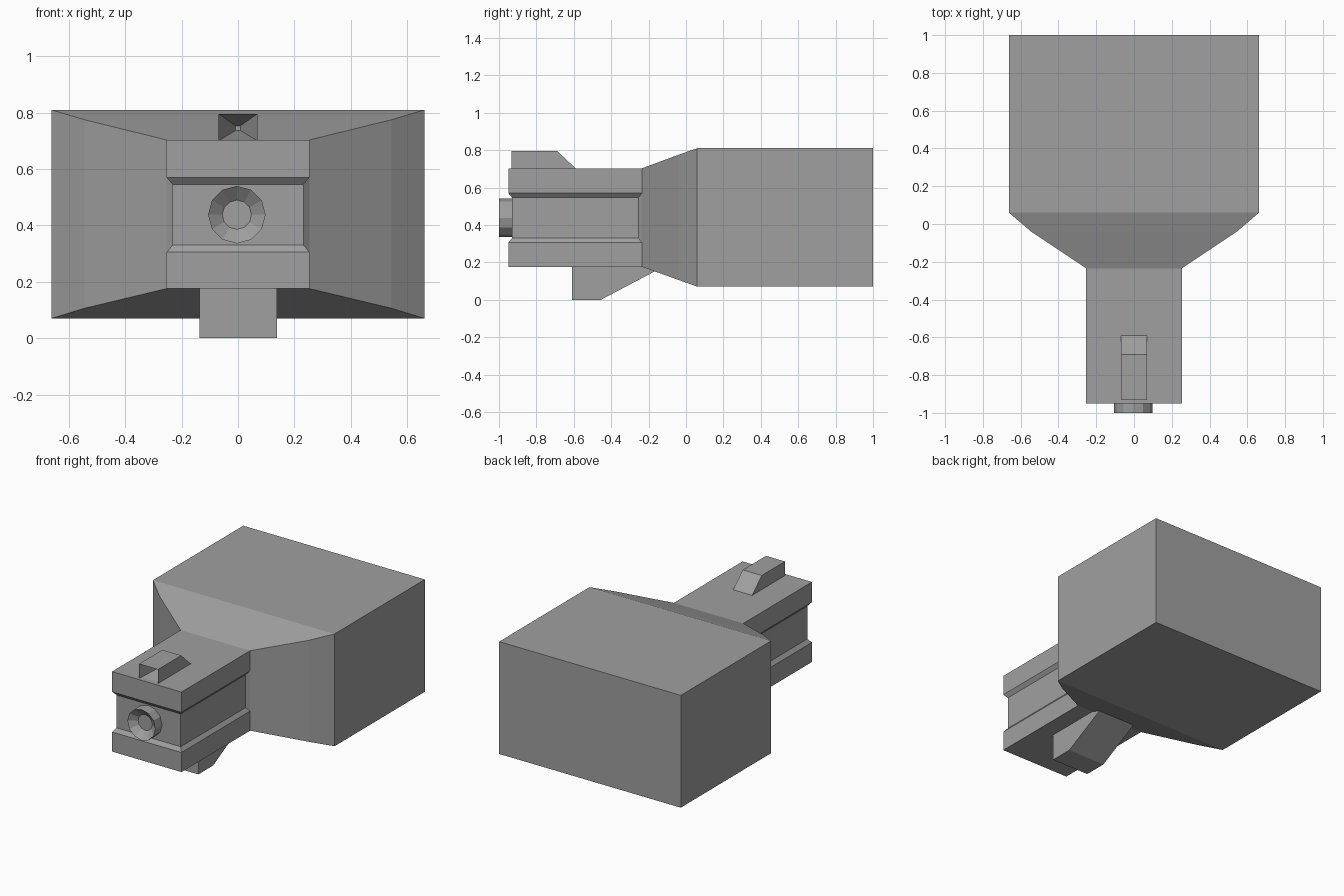
import bpy, bmesh, math

cube = bpy.data.objects.get("Cube")
if cube:
    bpy.data.objects.remove(cube, do_unlink=True)

GREY = 0.35
grey = bpy.data.materials.new("plain grey")
grey.use_nodes = True
grey.diffuse_color = (GREY, GREY, GREY, 1)
grey.node_tree.nodes["Principled BSDF"].inputs["Base Color"].default_value = (GREY, GREY, GREY, 1)


def loft(name, rings):
    """Skin a list of point rings and cap both ends."""
    bm = bmesh.new()
    rows = [[bm.verts.new(p) for p in ring] for ring in rings]
    n = len(rows[0])
    for a, b in zip(rows, rows[1:]):
        for i in range(n):
            j = (i + 1) % n
            bm.faces.new((a[i], a[j], b[j], b[i]))
    bm.faces.new(rows[0][::-1])
    bm.faces.new(rows[-1])
    bmesh.ops.remove_doubles(bm, verts=bm.verts[:], dist=0.0005)
    bmesh.ops.recalc_face_normals(bm, faces=bm.faces[:])
    mesh = bpy.data.meshes.new(name)
    bm.to_mesh(mesh)
    bm.free()
    mesh.materials.append(grey)
    obj = bpy.data.objects.new(name, mesh)
    bpy.context.collection.objects.link(obj)
    return obj


def rect(half, y, low, high):
    """Rectangle facing along y."""
    return [(-half, y, low), (half, y, low), (half, y, high), (-half, y, high)]


def circle(radius, y, sides=12):
    turn = 2 * math.pi / sides
    return [(-0.004 + radius * math.cos(i * turn), y, 0.438 + radius * math.sin(i * turn))
            for i in range(sides)]


# Large rear block with tapered shoulders
loft("rear_body", [
    rect(0.253, -0.235, 0.176, 0.703),
    rect(0.545, -0.04, 0.106, 0.775),
    rect(0.662, 0.06, 0.07, 0.81),
    rect(0.662, 1.0, 0.07, 0.81),
])


# Front block with a groove around its front and sides
def block_ring(z, inset):
    right = [(0.253 - inset, -0.95 + inset, z),
             (0.253 - inset, -0.235 - inset, z),
             (0.253, -0.235, z)]
    return right + [(-x, y, h) for x, y, h in reversed(right)]


loft("front_block", [block_ring(z, inset) for z, inset in (
    (0.176, 0), (0.305, 0), (0.33, 0.02), (0.546, 0.02), (0.57, 0), (0.703, 0))])

# Short nozzle with a funnel-shaped mouth
loft("nozzle", [circle(0.102, -0.92), circle(0.102, -1.0), circle(0.052, -0.96)])

# Sight on top, with a narrowing hole in its front
loft("top_sight", [
    [(x, y, z) for x, y, z in rect(0.069, -0.59, 0.7, 0.703)],
    rect(0.069, -0.69, 0.7, 0.796),
    rect(0.069, -0.932, 0.7, 0.796),
    rect(0.008, -0.73, 0.737, 0.753),
])

# Wedge-shaped grip underneath
side = [(-0.61, 0.2), (-0.61, 0), (-0.455, 0), (-0.075, 0.2)]
loft("lower_grip", [[(x, y, z) for y, z in side] for x in (-0.136, 0.138)])
